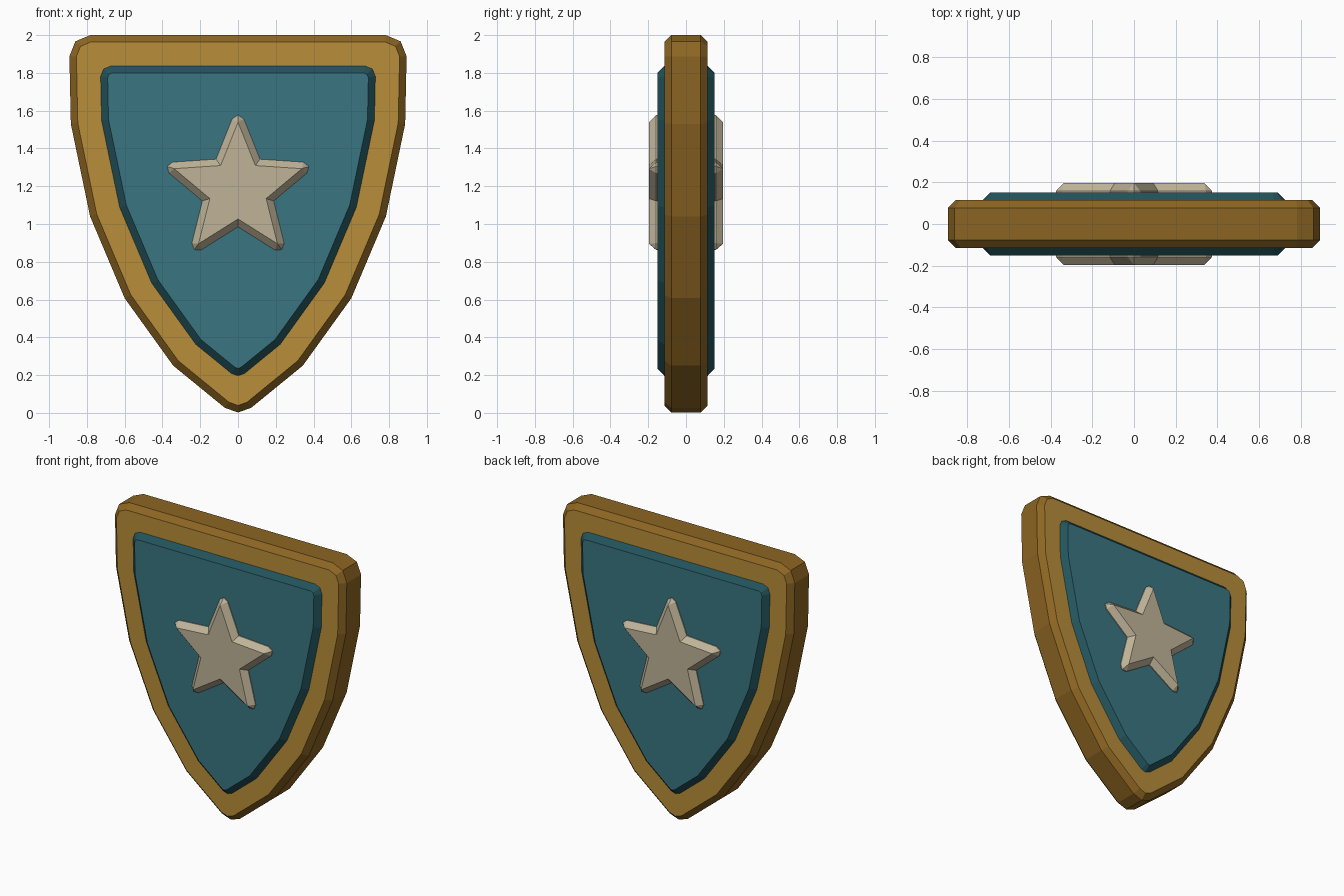
import bpy, bmesh, math
from mathutils import Vector

if "Cube" in bpy.data.objects:
    bpy.data.objects.remove(bpy.data.objects["Cube"])


def material(name, rgb):
    m = bpy.data.materials.new(name)
    m.diffuse_color = (*rgb, 1)
    m.use_nodes = True
    m.node_tree.nodes["Principled BSDF"].inputs["Base Color"].default_value = m.diffuse_color
    return m


GOLD = material("gold", (0.48, 0.27, 0.041))
DARK_GOLD = material("dark gold", (0.265, 0.13, 0.016))
TEAL = material("teal", (0.041, 0.178, 0.222))
DARK_TEAL = material("dark teal", (0.016, 0.087, 0.106))
STONE = material("pale stone", (0.527, 0.454, 0.317))


def inset(pts, d):
    """Move every edge of a clockwise polygon inward by d."""
    out = []
    for i, p in enumerate(pts):
        a = (p - pts[i - 1]).normalized()
        b = (pts[(i + 1) % len(pts)] - p).normalized()
        na, nb = Vector((a.y, -a.x)), Vector((b.y, -b.x))
        out.append(p + (na + nb) * d / (1 + na.dot(nb)))
    return out


def rounded(pts, radii):
    """Replace each corner by a two-segment arc (three points)."""
    out = []
    for i, (p, r) in enumerate(zip(pts, radii)):
        a = (pts[i - 1] - p).normalized()
        b = (pts[(i + 1) % len(pts)] - p).normalized()
        h = a.angle(b) / 2
        t = r / math.tan(h)
        mid = (a + b).normalized() * (r / math.sin(h) - r)
        out += [p + a * t, p + mid, p + b * t]
    return out


def loft(name, layers, face_mat, side_mat):
    """Skin matching outlines stacked along y; caps get the face colour."""
    bm = bmesh.new()
    rings = [[bm.verts.new((p.x, y, p.y)) for p in pts] for y, pts in layers]
    for r0, r1 in zip(rings, rings[1:]):
        for i in range(len(r0)):
            bm.faces.new((r0[i - 1], r0[i], r1[i], r1[i - 1]))
    bm.faces.new(rings[0])
    bm.faces.new(rings[-1])
    bmesh.ops.remove_doubles(bm, verts=bm.verts, dist=1e-5)
    bmesh.ops.recalc_face_normals(bm, faces=bm.faces)
    for f in bm.faces:
        f.material_index = 0 if abs(f.normal.y) > 0.95 else 1
    me = bpy.data.meshes.new(name)
    bm.to_mesh(me)
    bm.free()
    me.materials.append(face_mat)
    me.materials.append(side_mat)
    ob = bpy.data.objects.new(name, me)
    bpy.context.collection.objects.link(ob)
    return ob


# Shield outline: right half mirrored, clockwise seen from the front
half = [(0.895, 2.0), (0.885, 1.53), (0.783, 1.04), (0.6, 0.607), (0.343, 0.25)]
shield = [Vector(p) for p in half + [(0, -0.03)] + [(-x, z) for x, z in reversed(half)]]


def shield_ring(d, r):
    radii = [r if i in (0, 5, 10) else 0 for i in range(11)]
    return rounded(inset(shield, d), radii)


def shield_block(name, y_side, y_face, outer, inner, face_mat, side_mat):
    loft(name, [(-y_face, inner), (-y_side, outer), (y_side, outer), (y_face, inner)],
         face_mat, side_mat)


# Gold rim body
shield_block("rim", 0.078, 0.115, shield_ring(0, 0.11), shield_ring(0.037, 0.075),
             GOLD, DARK_GOLD)

# Raised teal panel on both sides
shield_block("panel", 0.115, 0.152, shield_ring(0.163, 0.055), shield_ring(0.2, 0.025),
             TEAL, DARK_TEAL)

# Bevelled star on both sides
def star(k):
    return [Vector((0, 1.183)) + Vector((math.sin(i * math.pi / 5), math.cos(i * math.pi / 5)))
            * k * (0.198 if i % 2 else 0.45) for i in range(10)]


shield_block("star", 0.158, 0.197, rounded(star(1), [0.033, 0] * 5),
             rounded(star(0.79), [0] * 10), STONE, STONE)
